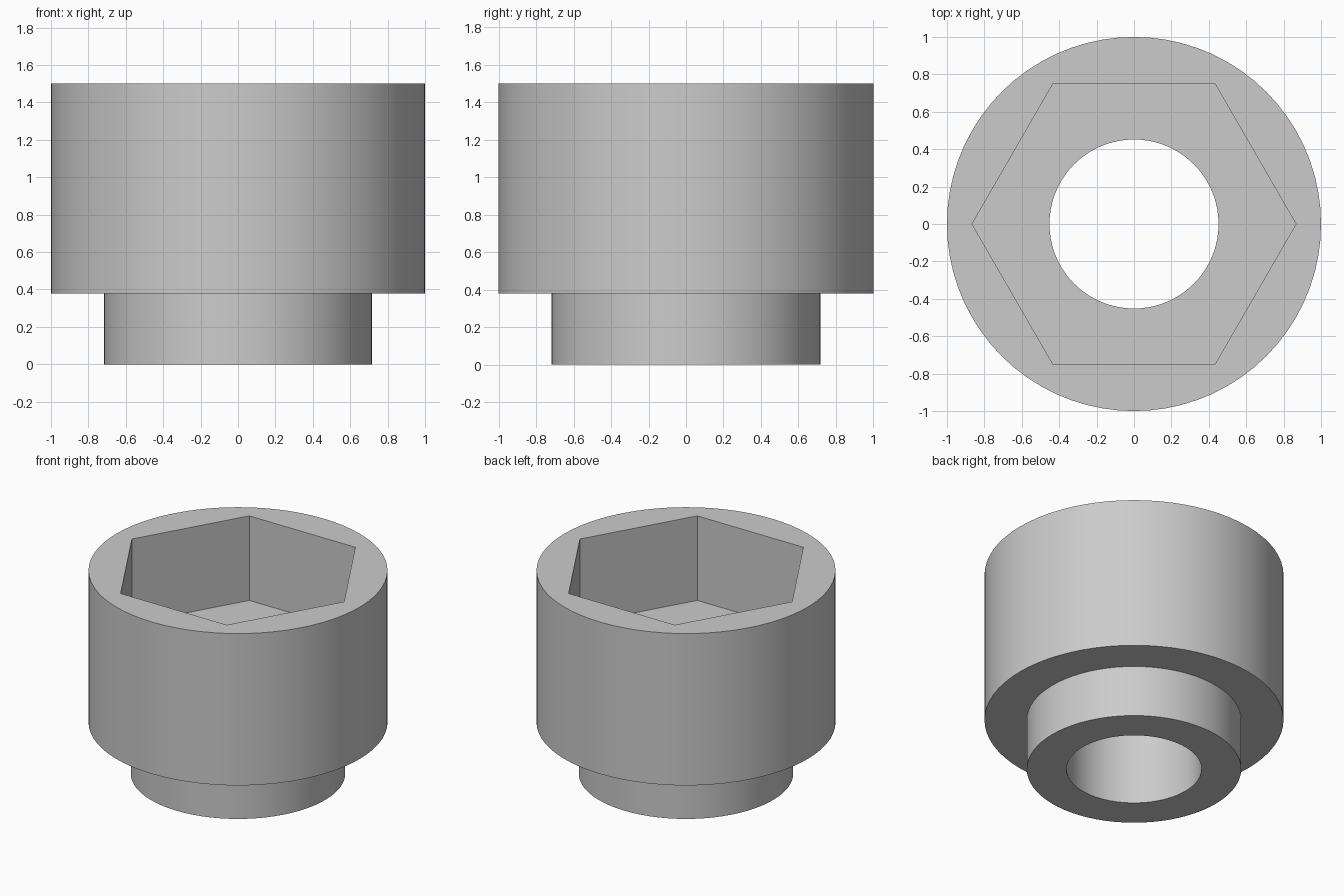
import bpy
import bmesh
import math

cube = bpy.data.objects.get("Cube")
if cube:
    bpy.data.objects.remove(cube, do_unlink=True)

SEGMENTS = 72

# Plain grey metal
metal = bpy.data.materials.new("grey_metal")
metal.use_nodes = True
grey = (0.6, 0.6, 0.6, 1)
metal.diffuse_color = grey
metal.node_tree.nodes["Principled BSDF"].inputs["Base Color"].default_value = grey

bm = bmesh.new()


def ring(radius, z, sides=SEGMENTS):
    """Closed loop of edges around the z axis, first corner on +x."""
    verts = [bm.verts.new((radius * math.cos(math.tau * i / sides),
                           radius * math.sin(math.tau * i / sides), z))
             for i in range(sides)]
    edges = [bm.edges.new((verts[i - 1], verts[i])) for i in range(sides)]
    return verts, edges


def wall(a, b):
    """Quads between two rings with the same number of sides."""
    va, vb = a[0], b[0]
    for i in range(len(va)):
        bm.faces.new((va[i - 1], va[i], vb[i], vb[i - 1]))


def flat_ring(a, b):
    """Level face area between two rings with different side counts."""
    bmesh.ops.triangle_fill(bm, edges=a[1] + b[1], use_beauty=True,
                            normal=(0, 0, 1))


# Rings from the hex opening, through the bore, and up the outside
hex_top = ring(0.866, 1.5, 6)
hex_floor = ring(0.866, 0.876, 6)
bore_top = ring(0.452, 0.876)
bore_bottom = ring(0.452, 0)
collar_bottom = ring(0.717, 0)
collar_top = ring(0.717, 0.379)
body_bottom = ring(1, 0.379)
body_top = ring(1, 1.5)

# Hex pocket and its floor
wall(hex_top, hex_floor)
flat_ring(hex_floor, bore_top)

# Bore, collar, shoulder and body
outside = [bore_top, bore_bottom, collar_bottom, collar_top,
           body_bottom, body_top]
for lower, upper in zip(outside, outside[1:]):
    wall(lower, upper)

# Top rim around the hex opening
flat_ring(body_top, hex_top)

bmesh.ops.recalc_face_normals(bm, faces=bm.faces[:])
mesh = bpy.data.meshes.new("hex_socket_bushing")
bm.to_mesh(mesh)
bm.free()
mesh.materials.append(metal)

bushing = bpy.data.objects.new("hex_socket_bushing", mesh)
bpy.context.collection.objects.link(bushing)

# Smooth round walls, keep rims and hex corners sharp
bpy.ops.object.select_all(action="DESELECT")
bushing.select_set(True)
bpy.context.view_layer.objects.active = bushing
bpy.ops.object.shade_smooth_by_angle(angle=math.radians(30))
